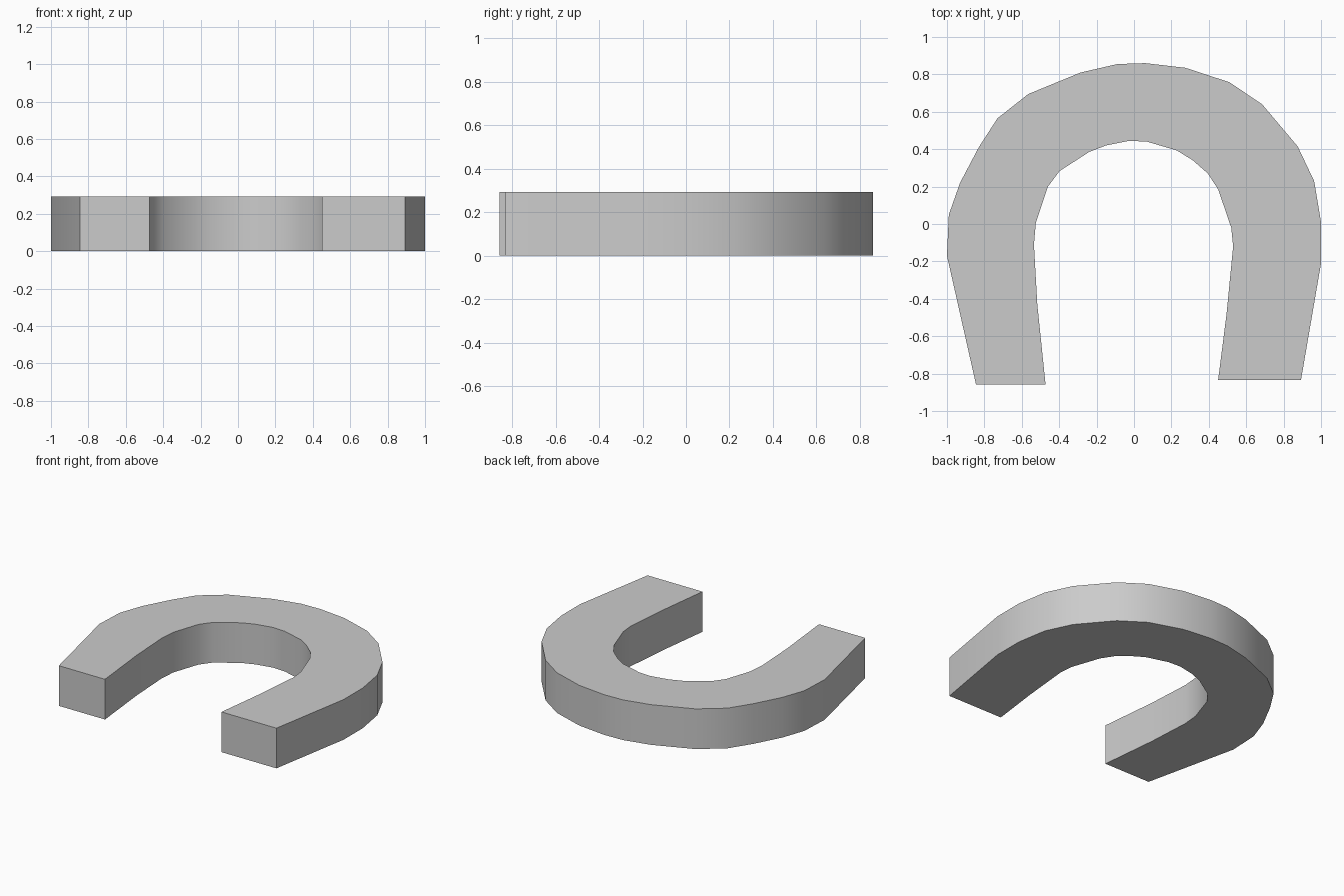
import bpy, bmesh
from math import radians

if "Cube" in bpy.data.objects:
    bpy.data.objects.remove(bpy.data.objects["Cube"])

HEIGHT = 0.293

# outer edge of the arch, left foot to right foot
outer = [(-0.845, -0.857), (-1, -0.17), (-0.99, 0.05), (-0.93, 0.22), (-0.83, 0.41),
         (-0.73, 0.565), (-0.565, 0.695), (-0.285, 0.81), (-0.09, 0.855), (0.06, 0.86),
         (0.275, 0.835), (0.51, 0.758), (0.685, 0.64), (0.875, 0.415), (0.963, 0.23),
         (1, 0.01), (1, -0.21), (0.893, -0.833)]
# inner edge, right foot back to left foot
inner = [(0.45, -0.833), (0.495, -0.48), (0.53, -0.12), (0.52, -0.02), (0.45, 0.185),
         (0.395, 0.27), (0.315, 0.34), (0.23, 0.393), (0.07, 0.44), (-0.025, 0.445),
         (-0.15, 0.42), (-0.24, 0.385), (-0.398, 0.283), (-0.46, 0.20), (-0.525, 0.005),
         (-0.535, -0.11), (-0.517, -0.43), (-0.473, -0.857)]

# horseshoe plate: extrude the outline upwards
bm = bmesh.new()
base = bm.faces.new([bm.verts.new((x, y, 0)) for x, y in outer + inner])
top = bmesh.ops.extrude_face_region(bm, geom=[base], use_keep_orig=True)
bmesh.ops.translate(bm, vec=(0, 0, HEIGHT),
                    verts=[v for v in top["geom"] if isinstance(v, bmesh.types.BMVert)])
bmesh.ops.recalc_face_normals(bm, faces=bm.faces)
mesh = bpy.data.meshes.new("horseshoe_plate")
bm.to_mesh(mesh)
bm.free()
plate = bpy.data.objects.new("horseshoe_plate", mesh)
bpy.context.collection.objects.link(plate)

# smooth curved walls, crisp rims and feet
bpy.context.view_layer.objects.active = plate
plate.select_set(True)
bpy.ops.object.shade_smooth_by_angle(angle=radians(30))
